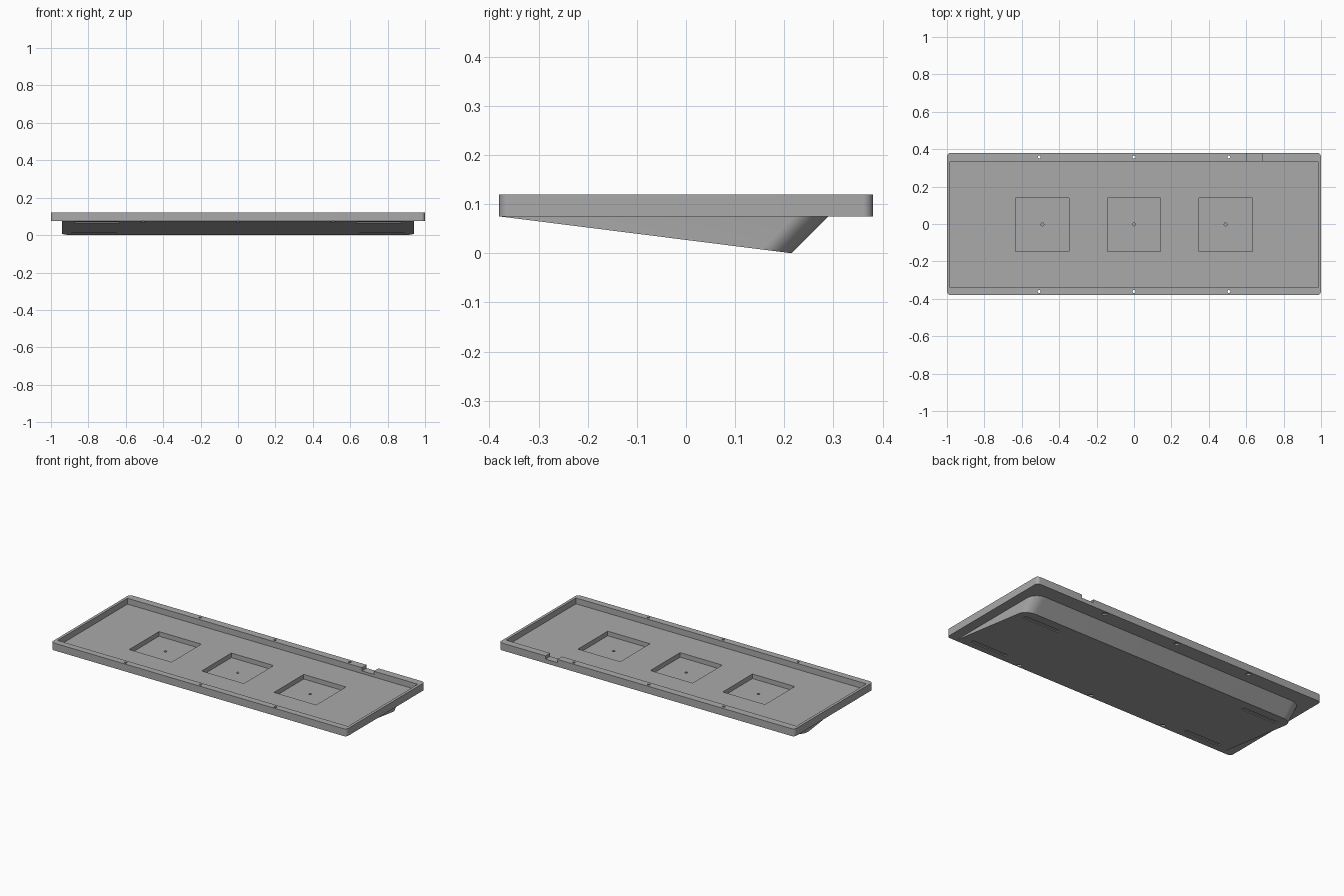
import bpy, bmesh, math

old = bpy.data.objects.get("Cube")
if old:
    bpy.data.objects.remove(old, do_unlink=True)

grey = bpy.data.materials.new("case grey")
grey.use_nodes = True
colour = (0.4, 0.4, 0.4, 1)
grey.diffuse_color = colour
grey.node_tree.nodes["Principled BSDF"].inputs["Base Color"].default_value = colour

HALF_Y, TOP, UNDER = 0.38, 0.12, 0.075    # tray half depth, rim height, tray underside
KEEL_BACK, SHIFT = 0.295, 0.08            # wedge back edge and its backward lean
SLOPE = UNDER / (KEEL_BACK - SHIFT + HALF_Y)


def loft(name, lower, upper):
    """Closed solid between two matching outlines."""
    bm = bmesh.new()
    a = [bm.verts.new(p) for p in lower]
    b = [bm.verts.new(p) for p in upper]
    n = len(a)
    bm.faces.new(a[::-1])
    bm.faces.new(b)
    for i in range(n):
        j = (i + 1) % n
        bm.faces.new((a[i], a[j], b[j], b[i]))
    bmesh.ops.recalc_face_normals(bm, faces=bm.faces)
    mesh = bpy.data.meshes.new(name)
    bm.to_mesh(mesh)
    bm.free()
    mesh.materials.append(grey)
    obj = bpy.data.objects.new(name, mesh)
    bpy.context.collection.objects.link(obj)
    return obj


def outline(x0, x1, y0, y1, front_r=0.0, back_r=0.0, steps=10):
    """Rectangle with rounded front and back corners."""
    pts = []
    corners = [(x1, y1, -1, -1, back_r), (x0, y1, 1, -1, back_r),
               (x0, y0, 1, 1, front_r), (x1, y0, -1, 1, front_r)]
    for q, (x, y, sx, sy, r) in enumerate(corners):
        for i in range(steps + 1 if r else 1):
            t = (q + i / steps) * math.pi / 2
            pts.append((x + r * (sx + math.cos(t)) if r else x,
                        y + r * (sy + math.sin(t)) if r else y))
    return pts


def prism(name, pts, z0, z1):
    return loft(name, [(x, y, z0) for x, y in pts], [(x, y, z1) for x, y in pts])


def cylinder(name, x, y, r, z0, z1):
    ring = [(x + r * math.cos(i * math.tau / 20), y + r * math.sin(i * math.tau / 20))
            for i in range(20)]
    return prism(name, ring, z0, z1)


def combine(target, tool, operation):
    mod = target.modifiers.new("boolean", 'BOOLEAN')
    mod.operation, mod.solver, mod.object = operation, 'EXACT', tool
    bpy.context.view_layer.objects.active = target
    bpy.ops.object.modifier_apply(modifier=mod.name)
    bpy.data.objects.remove(tool, do_unlink=True)


# Flat tray with rounded upright corners
case = prism("keyboard_case", outline(-1, 1, -HALF_Y, HALF_Y, 0.02, 0.02), UNDER, TOP)

# Sloping wedge underneath, its rounded back corners leaning with the back face
plan = outline(-0.94, 0.94, -HALF_Y + 0.001, KEEL_BACK, 0, 0.07)
lower = []
for x, y in plan:
    t = SLOPE * (y + HALF_Y) / (UNDER + SHIFT * SLOPE)
    lower.append((x, y - SHIFT * t, UNDER * (1 - t)))
combine(case, loft("wedge", lower, [(x, y, UNDER + 0.005) for x, y in plan]), 'UNION')

# Shallow interior and cable notch in the back rim
cuts = [prism("interior", outline(-0.983, 0.983, -0.34, 0.335), 0.084, 0.2),
        prism("notch", outline(0.605, 0.685, 0.32, 0.4), 0.1, 0.2)]

for x in (-0.49, 0, 0.49):
    # Square pockets, each with a small blind hole
    cuts.append(prism("pocket", outline(x - 0.143, x + 0.143, -0.147, 0.14), 0.056, 0.1))
    cuts.append(cylinder("pocket_hole", x, -0.002, 0.008, 0.045, 0.07))

for x in (-0.507, 0, 0.507):
    # Rim screw holes, widened underneath for the heads
    for y in (-0.361, 0.358):
        cuts.append(cylinder("screw_hole", x, y, 0.008, 0, 0.2))
        cuts.append(cylinder("screw_head", x, y, 0.014, 0, 0.084))

# Narrow foot slots in the sloping underside
for side in (-1, 1):
    for x, y in ((0.753, -0.32), (0.77, 0.14)):
        z = UNDER - SLOPE * (y + HALF_Y)
        cx = side * x
        cuts.append(prism("foot_slot", outline(cx - 0.12, cx + 0.12, y - 0.012, y + 0.012),
                          z - 0.03, z + 0.007))

for cut in cuts:
    combine(case, cut, 'DIFFERENCE')

bpy.ops.object.select_all(action='DESELECT')
case.select_set(True)
bpy.context.view_layer.objects.active = case
bpy.ops.object.shade_smooth_by_angle(angle=math.radians(30))
